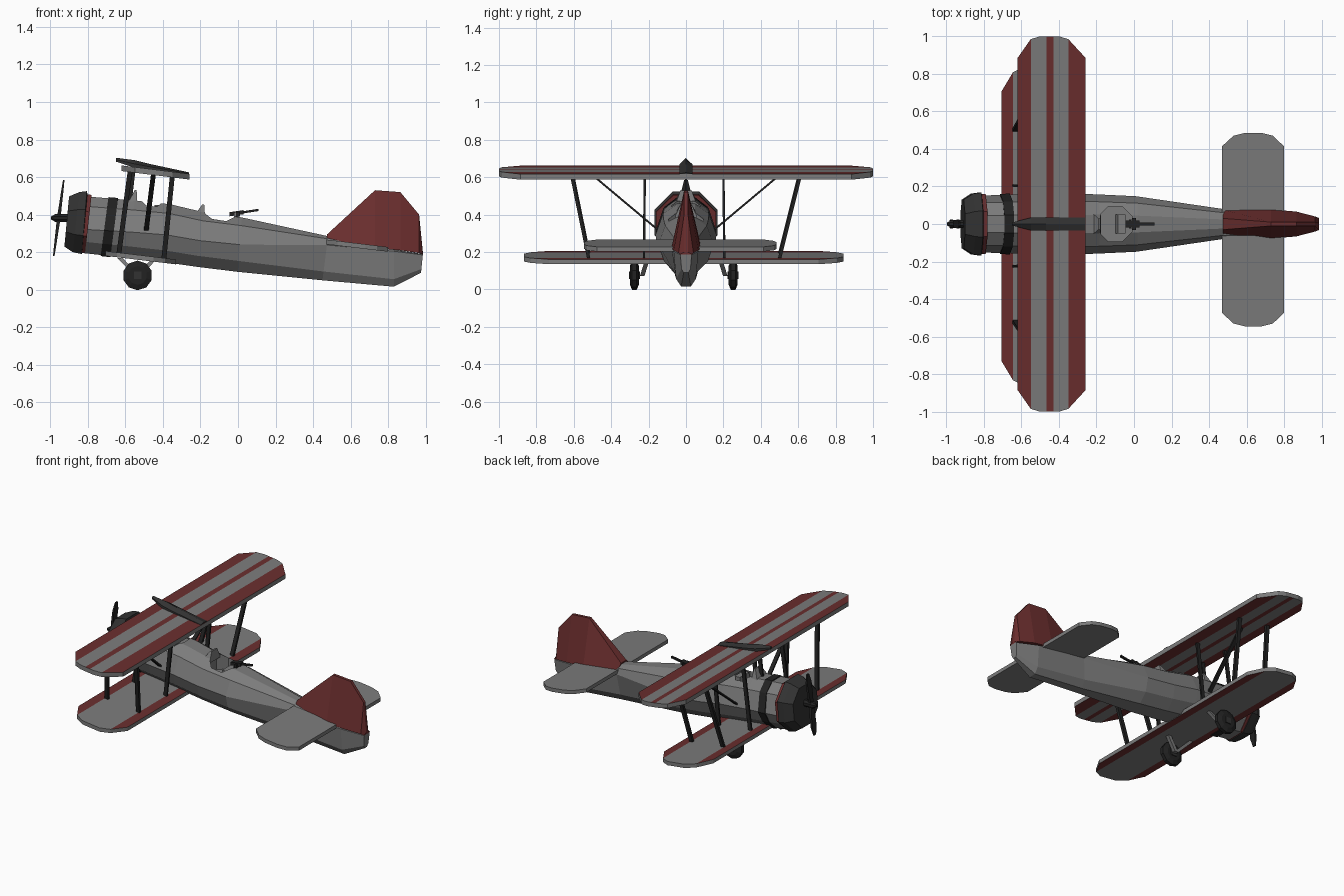
import bpy, bmesh, math
from mathutils import Vector

cube = bpy.data.objects.get("Cube")
if cube:
    bpy.data.objects.remove(cube, do_unlink=True)


def make_material(name, color):
    m = bpy.data.materials.new(name)
    m.use_nodes = True
    m.diffuse_color = (*color, 1)
    bsdf = next(n for n in m.node_tree.nodes if n.type == 'BSDF_PRINCIPLED')
    bsdf.inputs["Base Color"].default_value = (*color, 1)
    bsdf.inputs["Roughness"].default_value = 0.8
    return m


GREY = make_material("body grey", (0.2, 0.2, 0.2))
RED = make_material("dark red", (0.145, 0.027, 0.027))
DARK = make_material("charcoal", (0.032, 0.032, 0.032))
BLACK = make_material("soft black", (0.016, 0.016, 0.016))


def finish(name, bm, *mats):
    bmesh.ops.recalc_face_normals(bm, faces=bm.faces)
    me = bpy.data.meshes.new(name)
    bm.to_mesh(me)
    bm.free()
    for m in mats:
        me.materials.append(m)
    ob = bpy.data.objects.new(name, me)
    bpy.context.scene.collection.objects.link(ob)
    return ob


def loft(name, rings, mat):
    """Skin a row of equal point rings and cap both ends."""
    bm = bmesh.new()
    vs = [[bm.verts.new(p) for p in r] for r in rings]
    n = len(vs[0])
    for a, b in zip(vs, vs[1:]):
        for i in range(n):
            j = (i + 1) % n
            bm.faces.new((a[i], a[j], b[j], b[i]))
    bm.faces.new(vs[0])
    bm.faces.new(vs[-1])
    return finish(name, bm, mat)


def beam(name, a, b, u, v, mat):
    """Four-sided bar from a to b, with half-size vectors u and v."""
    u, v = Vector(u), Vector(v)
    rings = [[Vector(p) + u * i + v * j for i, j in ((-1, -1), (1, -1), (1, 1), (-1, 1))]
             for p in (a, b)]
    return loft(name, rings, mat)


def tilted_ring(top, bottom, hw, sides=8):
    """Polygon ring standing between a top and a bottom point (x, z)."""
    k = 1 / math.cos(math.pi / sides)
    ring = []
    for i in range(sides):
        a = (i + 0.5) * 2 * math.pi / sides
        t = 0.5 + 0.5 * k * math.cos(a)
        ring.append((bottom[0] + (top[0] - bottom[0]) * t, hw * k * math.sin(a),
                     bottom[1] + (top[1] - bottom[1]) * t))
    return ring


def wing(name, half_outline, y0, z0, slope, thick, stripes=()):
    """Sloped plate with chamfered tips and red bands between x limits."""
    x0 = half_outline[0][0]
    outline = half_outline + [(x, -y) for x, y in reversed(half_outline)]
    bm = bmesh.new()
    base = bm.faces.new([bm.verts.new((x, y + y0, 0)) for x, y in outline])
    ext = bmesh.ops.extrude_face_region(bm, geom=[base])["geom"]
    for v in ext:
        if isinstance(v, bmesh.types.BMVert):
            v.co.z += thick
    for x in {e for s in stripes for e in s}:
        bmesh.ops.bisect_plane(bm, geom=bm.verts[:] + bm.edges[:] + bm.faces[:],
                               plane_co=(x, 0, 0), plane_no=(1, 0, 0))
    bm.normal_update()
    for f in bm.faces:
        cx = f.calc_center_median().x
        if abs(f.normal.z) > 0.5 and any(a < cx < b for a, b in stripes):
            f.material_index = 1
    for v in bm.verts:
        v.co.z += z0 - slope * (v.co.x - x0)
    return finish(name, bm, GREY, RED)


# Fuselage: top x, top z, bottom x, bottom z, half width, height of widest line
stations = [(-.785, .495, -.825, .195, .152, .42), (-.55, .475, -.59, .17, .158, .45),
            (-.36, .455, -.40, .148, .163, .47), (-.18, .412, -.22, .122, .158, .48),
            (.02, .385, 0, .095, .148, .5), (.48, .285, .45, .05, .08, .8),
            (.83, .215, .83, .016, .066, .95), (.985, .19, .975, .09, .03, .95)]


def hull_ring(xt, zt, xb, zb, hw, f, grow=0.0):
    half = [(-grow, .4), (.2, .8), (f, 1), (f + (1 - f) * .7, .75), (1 + grow, .3)]
    pts = [(t, w) for t, w in half] + [(t, -w) for t, w in reversed(half)]
    return [(xb + (xt - xb) * t, w * (hw + grow * .3), zb + (zt - zb) * t) for t, w in pts]


fuselage = loft("fuselage", [hull_ring(*s) for s in stations], GREY)

# Dark strap around the body
a, b = stations[:2]
strap = [tuple(p + (q - p) * t for p, q in zip(a, b)) for t in (.4, .62)]
loft("body_strap", [hull_ring(*s, grow=.02) for s in strap], BLACK)

# Cockpit openings
for label, cx, rx, ry, floor in (("front", -.46, .07, .085, .39), ("rear", -.1, .1, .1, .3)):
    rings = [[(cx + rx * math.cos(i * math.pi / 4 + math.pi / 8),
               ry * math.sin(i * math.pi / 4 + math.pi / 8), z) for i in range(8)]
             for z in (floor, .6)]
    cutter = loft(label + "_cockpit_cutter", rings, GREY)
    cutter.hide_render = True
    cutter.hide_set(True)
    cutter.display_type = 'WIRE'
    mod = fuselage.modifiers.new(label + " cockpit", 'BOOLEAN')
    mod.operation = 'DIFFERENCE'
    mod.solver = 'EXACT'
    mod.object = cutter
    beam(label + "_seat", (cx + .02, 0, floor - .01), (cx + .035, 0, floor + .06),
         (.02, 0, 0), (0, .05, 0), GREY)

# Windscreens
for label, x, z, h, w in (("front", -.55, .465, .065, .06), ("rear", -.19, .405, .05, .06)):
    loft(label + "_windscreen",
         [[(x - .035, -w, z), (x - .035, w, z), (x + .015, w, z - .02), (x + .015, -w, z - .02)],
          [(x, -w * .5, z + h), (x, w * .5, z + h), (x + .01, w * .5, z + h),
           (x + .01, -w * .5, z + h)]], GREY)

# Engine cowl with red ring behind it
loft("engine_cowl", [tilted_ring((-.90, .497), (-.925, .23), .13),
                     tilted_ring((-.845, .52), (-.88, .20), .162),
                     tilted_ring((-.805, .525), (-.832, .19), .168),
                     tilted_ring((-.80, .50), (-.83, .21), .15)], DARK)
loft("cowl_ring", [tilted_ring((-.81, .51), (-.84, .195), .16),
                   tilted_ring((-.78, .505), (-.815, .195), .16)], RED)

# Propeller: hub and two blades along the tilted disc
hub = Vector((-.955, 0, .382))
loft("propeller_hub", [tilted_ring((hub.x + dx, hub.z + r), (hub.x + dx, hub.z - r), r)
                       for dx, r in ((-.04, .008), (-.02, .02), (.05, .022))], BLACK)
up = Vector((.13, 0, .99))
blade = []
for t, w, d in ((-.205, .01, .004), (-.15, .024, .006), (-.06, .02, .008), (0, .012, .01),
                (.06, .02, .008), (.15, .024, .006), (.205, .01, .004)):
    c = hub + up * t
    blade.append([c + Vector((i * d, j * w, 0)) for i, j in ((-1, -1), (1, -1), (1, 1), (-1, 1))])
loft("propeller_blades", blade, BLACK)

# Wings and tailplane
wing("upper_wing", [(-.62, .885), (-.55, .985), (-.5, 1), (-.4, 1), (-.35, .985), (-.258, .885)],
     0, .632, .125, .03, [(-.63, -.55), (-.465, -.43), (-.35, -.25)])
wing("lower_wing", [(-.705, .72), (-.645, .82), (-.58, .855), (-.45, .855), (-.39, .82),
                    (-.33, .72)],
     -.012, .18, .12, .026, [(-.71, -.645), (-.39, -.32)])
wing("tailplane", [(.47, .445), (.53, .5), (.59, .515), (.68, .515), (.74, .5), (.798, .445)],
     -.03, .242, .12, .025)

# Fin, thick at the base and thin at the ridge
loft("tail_fin", [[(x, -hw, zb), (x, hw, zb), (x, tw, zt), (x, -tw, zt)]
                  for x, zb, hw, zt, tw in ((.475, .25, .076, .295, .03), (.73, .222, .078, .53, .01),
                                            (.865, .21, .066, .52, .01), (.965, .195, .04, .40, .01),
                                            (.985, .188, .032, .20, .01))], RED)

# Fairing on top of the upper wing
loft("top_fairing", [[(x, -w, zb), (x, w, zb), (x, w, (zb + zt) / 2), (x, 0, zt),
                      (x, -w, (zb + zt) / 2)]
                     for x, zb, zt, w in ((-.65, .682, .703, .008), (-.55, .65, .69, .034),
                                          (-.47, .64, .67, .036), (-.26, .612, .625, .034))], DARK)

# Struts, wheels and legs on both sides
for side, s in (("left", 1), ("right", -1)):
    for place, xt, zt, xb, zb in (("front", -.575, .63, -.635, .19), ("rear", -.35, .605, -.395, .165)):
        beam(f"{side}_{place}_outer_strut", (xt, .61 * s, zt), (xb, .51 * s - .01, zb),
             (.013, 0, 0), (0, .009, 0), BLACK)
        beam(f"{side}_{place}_inner_strut", (xt, .21 * s - .01, zt), (xb, .215 * s - .01, zb),
             (.013, 0, 0), (0, .006, 0), BLACK)
    beam(f"{side}_diagonal_strut", (-.45, .51 * s, .62), (-.49, .14 * s, .31),
         (.013, 0, 0), (0, .008, 0), BLACK)
    yw = .264 * s - .012
    tyre = []
    for dy, r in ((-.024, .05), (-.012, .079), (.012, .079), (.024, .05)):
        tyre.append([(-.535 + r * math.cos(i * math.pi / 5 + math.pi / 10), yw + dy,
                      .076 + r * math.sin(i * math.pi / 5 + math.pi / 10)) for i in range(10)])
    loft(side + "_wheel", tyre, BLACK)
    beam(side + "_wheel_hub", (-.535, yw - .03, .076), (-.535, yw + .03, .076),
         (.02, 0, 0), (0, 0, .02), DARK)
    yl = .222 * s - .012
    for place, x in (("front", -.63), ("rear", -.44)):
        beam(f"{side}_{place}_wheel_leg", (x, yl - .03 * s, .17), (-.535, yl, .072),
             (.014, 0, 0), (0, .012, 0), GREY)

beam("centre_strut", (-.56, 0, .63), (-.58, 0, .46), (.013, 0, 0), (0, .006, 0), BLACK)

# Rear gun on its mount
beam("gun_mount", (-.015, 0, .35), (-.005, 0, .41), (.012, 0, 0), (0, .025, 0), GREY)
beam("gun_barrel", (-.04, 0, .402), (.11, 0, .425), (0, .007, 0), (0, 0, .006), BLACK)
beam("gun_body", (-.045, 0, .402), (.03, 0, .413), (0, .018, 0), (0, 0, .011), BLACK)
beam("gun_drum", (-.01, 0, .40), (.01, 0, .402), (0, .032, 0), (0, 0, .012), BLACK)
